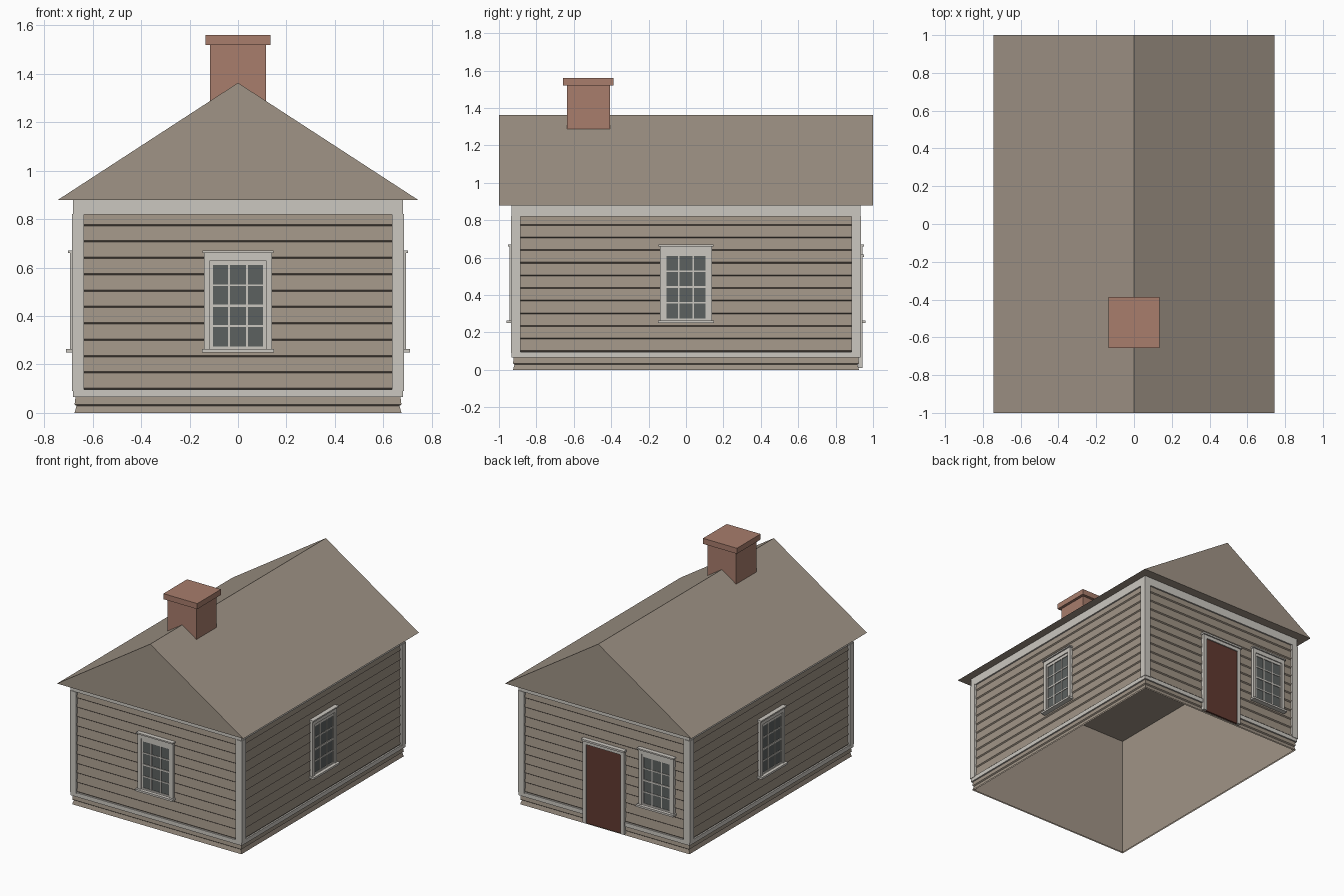
import bpy
import bmesh
from math import pi
from mathutils import Matrix

cube = bpy.data.objects.get("Cube")
if cube:
    bpy.data.objects.remove(cube)


def material(name, rgb):
    m = bpy.data.materials.new(name)
    m.use_nodes = True
    m.diffuse_color = (*rgb, 1)
    bsdf = next(n for n in m.node_tree.nodes if n.type == "BSDF_PRINCIPLED")
    bsdf.inputs["Base Color"].default_value = (*rgb, 1)
    bsdf.inputs["Roughness"].default_value = 0.8
    return m


TAUPE = material("taupe", (0.35, 0.295, 0.238))
TRIM = material("pale_trim", (0.60, 0.575, 0.53))
GLASS = material("dark_glass", (0.107, 0.12, 0.117))
BRICK = material("brick", (0.392, 0.205, 0.15))
DOOR = material("brown_door", (0.119, 0.042, 0.03))

HX, HY = 0.675, 0.925      # half size of the walls
EAVE, RIDGE = 0.88, 1.363


def finish(name, bm, mat):
    mesh = bpy.data.meshes.new(name)
    bm.to_mesh(mesh)
    bm.free()
    mesh.materials.append(mat)
    obj = bpy.data.objects.new(name, mesh)
    bpy.context.collection.objects.link(obj)
    return obj


def add_box(bm, x0, x1, y0, y1, z0, z1):
    size = Matrix.Diagonal((x1 - x0, y1 - y0, z1 - z0, 1))
    mid = Matrix.Translation(((x0 + x1) / 2, (y0 + y1) / 2, (z0 + z1) / 2))
    bmesh.ops.create_cube(bm, size=1, matrix=mid @ size)


def wall_part(name, mat, side, plates):
    """Plates on a wall: (u0, u1, z0, z1, out), u running along the wall."""
    bm = bmesh.new()
    dist = HX if side % 2 else HY
    for u0, u1, z0, z1, out in plates:
        add_box(bm, u0, u1, -dist - out, -dist + 0.004, z0, z1)
    bm.transform(Matrix.Rotation(side * pi / 2, 4, "Z"))
    return finish(name, bm, mat)


def ring_sheet(name, mat, rings, inward=False):
    """Open rectangular tube through rings of (inset, height)."""
    bm = bmesh.new()
    loops = []
    for inset, z in rings:
        x, y = HX - inset, HY - inset
        loops.append([bm.verts.new(c) for c in
                      ((-x, -y, z), (x, -y, z), (x, y, z), (-x, y, z))])
    for low, high in zip(loops, loops[1:]):
        for i in range(4):
            j = (i + 1) % 4
            f = bm.faces.new((low[i], low[j], high[j], high[i]))
            if inward:
                f.normal_flip()
    return finish(name, bm, mat)


# Clapboard walls: each board leans out at its lower edge
rings = [(0, 0)]
z, step, lip = 0.035, 0.0676, 0.006
while z < EAVE:
    rings += [(0.008, z - lip), (0, z)]
    z += step
rings.append((0.008, EAVE))
ring_sheet("clapboard_walls", TAUPE, rings)
ring_sheet("inner_walls", TAUPE, [(0.01, 0), (0.01, EAVE)], inward=True)

# Roof prism with flush gables
bm = bmesh.new()
ends = [[bm.verts.new((x, y, h)) for x, h in
         ((-0.743, EAVE), (0.743, EAVE), (0, RIDGE))] for y in (-1, 1)]
bm.faces.new(ends[0])
bm.faces.new(ends[1][::-1])
for i in range(3):
    j = (i + 1) % 3
    bm.faces.new((ends[0][i], ends[1][i], ends[1][j], ends[0][j]))
bmesh.ops.recalc_face_normals(bm, faces=bm.faces)
finish("roof", bm, TAUPE)

# Chimney
for name, hw, z0, z1 in (("chimney_stack", 0.115, 1.2, 1.52),
                         ("chimney_cap", 0.135, 1.52, 1.56)):
    bm = bmesh.new()
    add_box(bm, -hw, hw, -0.522 - hw, -0.522 + hw, z0, z1)
    finish(name, bm, BRICK)


def window(label, side, c):
    def plates(rows):
        return [(c + a, c + b, lo, hi, out) for a, b, lo, hi, out in rows]

    wall_part(label + "_window_glass", GLASS, side,
              plates([(-0.11, 0.11, 0.27, 0.62, 0.006)]))
    # Sash frame, meeting rail and glazing bars
    bars = [(-0.115, 0.115, 0.61, 0.63, 0.011),
            (-0.115, 0.115, 0.262, 0.275, 0.011),
            (-0.11, 0.11, 0.437, 0.448, 0.011)]
    for s in (-1, 1):
        bars.append((s * 0.11 - 0.006, s * 0.11 + 0.006, 0.265, 0.62, 0.0108))
        bars.append((s * 0.038 - 0.004, s * 0.038 + 0.004, 0.27, 0.62, 0.01))
        mid = 0.4425 + s * 0.0845
        bars.append((-0.11, 0.11, mid - 0.004, mid + 0.004, 0.01))
    wall_part(label + "_window_sash", TRIM, side, plates(bars))
    # Casing, cap and sill
    wall_part(label + "_window_casing", TRIM, side, plates([
        (-0.14, -0.115, 0.262, 0.662, 0.018),
        (0.115, 0.14, 0.262, 0.662, 0.018),
        (-0.115, 0.115, 0.63, 0.662, 0.018),
        (-0.146, 0.146, 0.66, 0.67, 0.028),
        (-0.149, 0.149, 0.25, 0.264, 0.035)]))


# Trim boards and windows on each wall
for side, (label, u) in enumerate((("front", 0), ("left", 0),
                                   ("back", 0.42), ("right", 0))):
    half = HY if side % 2 else HX
    wall_part(label + "_frieze_and_skirt", TRIM, side, [
        (-half - 0.007, half + 0.007, 0.82, EAVE, 0.007),
        (-half - 0.007, half + 0.007, 0.066, 0.096, 0.007)])
    wall_part(label + "_corner_boards", TRIM, side, [
        (-half - 0.011, -half + 0.039, 0.09, 0.822, 0.011),
        (half - 0.039, half + 0.011, 0.09, 0.822, 0.011)])
    window(label, side, u)

# Back door with its frame
wall_part("back_door", DOOR, 2, [(-0.14, 0.14, 0.01, 0.59, 0.01)])
wall_part("back_door_frame", TRIM, 2, [
    (-0.165, -0.138, 0.01, 0.605, 0.018),
    (0.138, 0.165, 0.01, 0.605, 0.018),
    (-0.138, 0.138, 0.58, 0.605, 0.018),
    (-0.171, 0.171, 0.604, 0.617, 0.028)])
